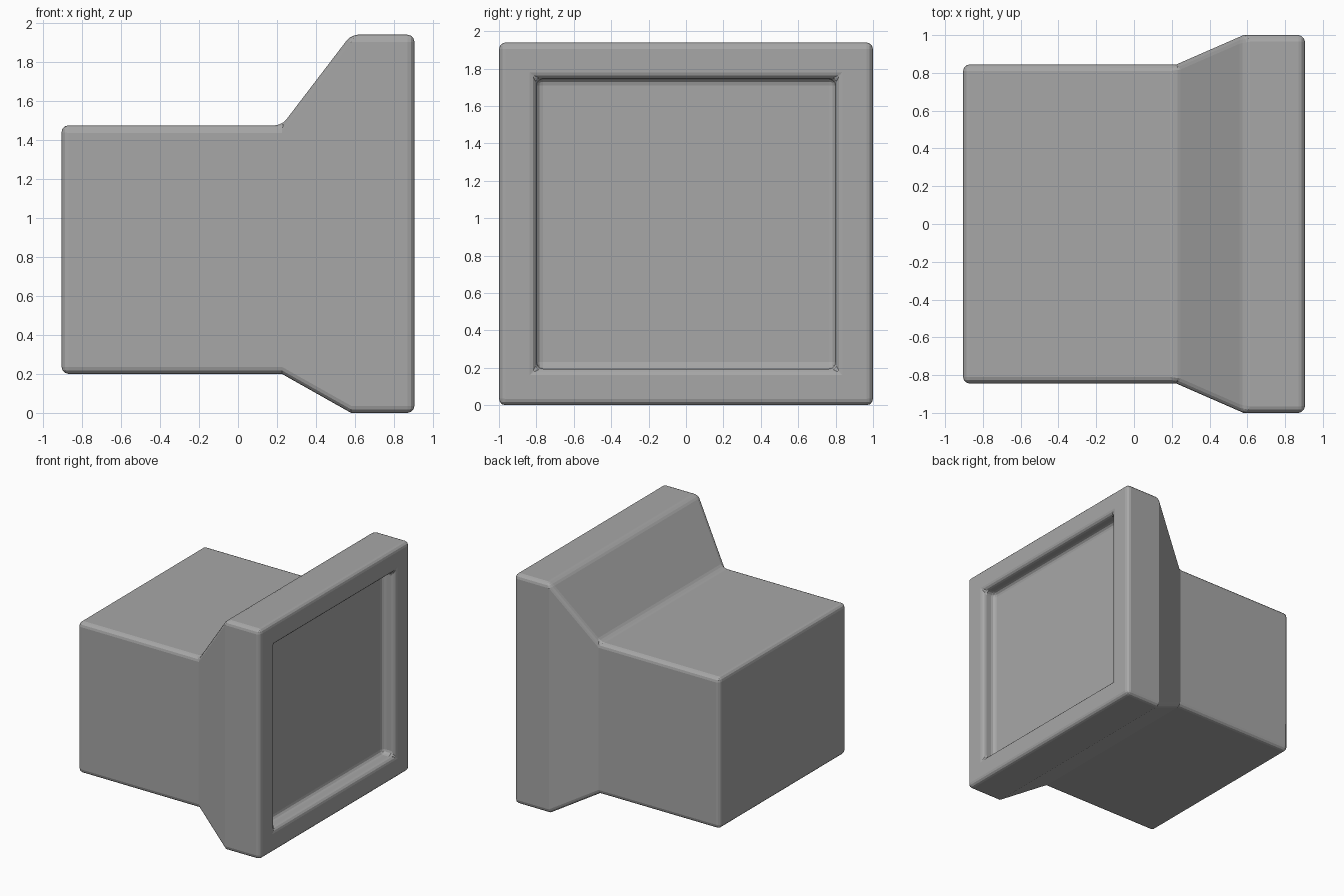
import bpy, bmesh, math

if "Cube" in bpy.data.objects:
    bpy.data.objects.remove(bpy.data.objects["Cube"])

# Rectangular cross-sections along x: (x, half width, z low, z high)
SECTIONS = [
    (-0.905, 0.845, 0.20, 1.475),   # rear of the housing
    (0.225, 0.845, 0.20, 1.475),    # start of the flare
    (0.58, 1.00, 0.00, 1.94),       # back of the bezel
    (0.905, 1.00, 0.00, 1.94),      # front of the bezel
    (0.905, 0.80, 0.195, 1.745),    # screen opening
    (0.79, 0.80, 0.195, 1.745),     # recessed screen
]

bm = bmesh.new()
rings = [[bm.verts.new((x, y, z)) for y, z in ((-w, lo), (w, lo), (w, hi), (-w, hi))]
         for x, w, lo, hi in SECTIONS]

# Skin between neighbouring sections, then close both ends
for a, b in zip(rings, rings[1:]):
    for i in range(4):
        j = (i + 1) % 4
        bm.faces.new((a[i], a[j], b[j], b[i]))
bm.faces.new(rings[0])
bm.faces.new(rings[-1])
bmesh.ops.recalc_face_normals(bm, faces=bm.faces)

mesh = bpy.data.meshes.new("monitor_housing")
bm.to_mesh(mesh)
bm.free()
housing = bpy.data.objects.new("monitor_housing", mesh)
bpy.context.collection.objects.link(housing)

# Dark grey casing
grey = bpy.data.materials.new("dark_grey")
grey.diffuse_color = (0.39, 0.39, 0.39, 1)
grey.use_nodes = True
grey.node_tree.nodes["Principled BSDF"].inputs["Base Color"].default_value = grey.diffuse_color
mesh.materials.append(grey)

# Flat-shaded rounded edges, leaving the shallow flare creases alone
bevel = housing.modifiers.new("rounded_edges", 'BEVEL')
bevel.width = 0.035
bevel.segments = 3
bevel.limit_method = 'ANGLE'
bevel.angle_limit = math.radians(30)
